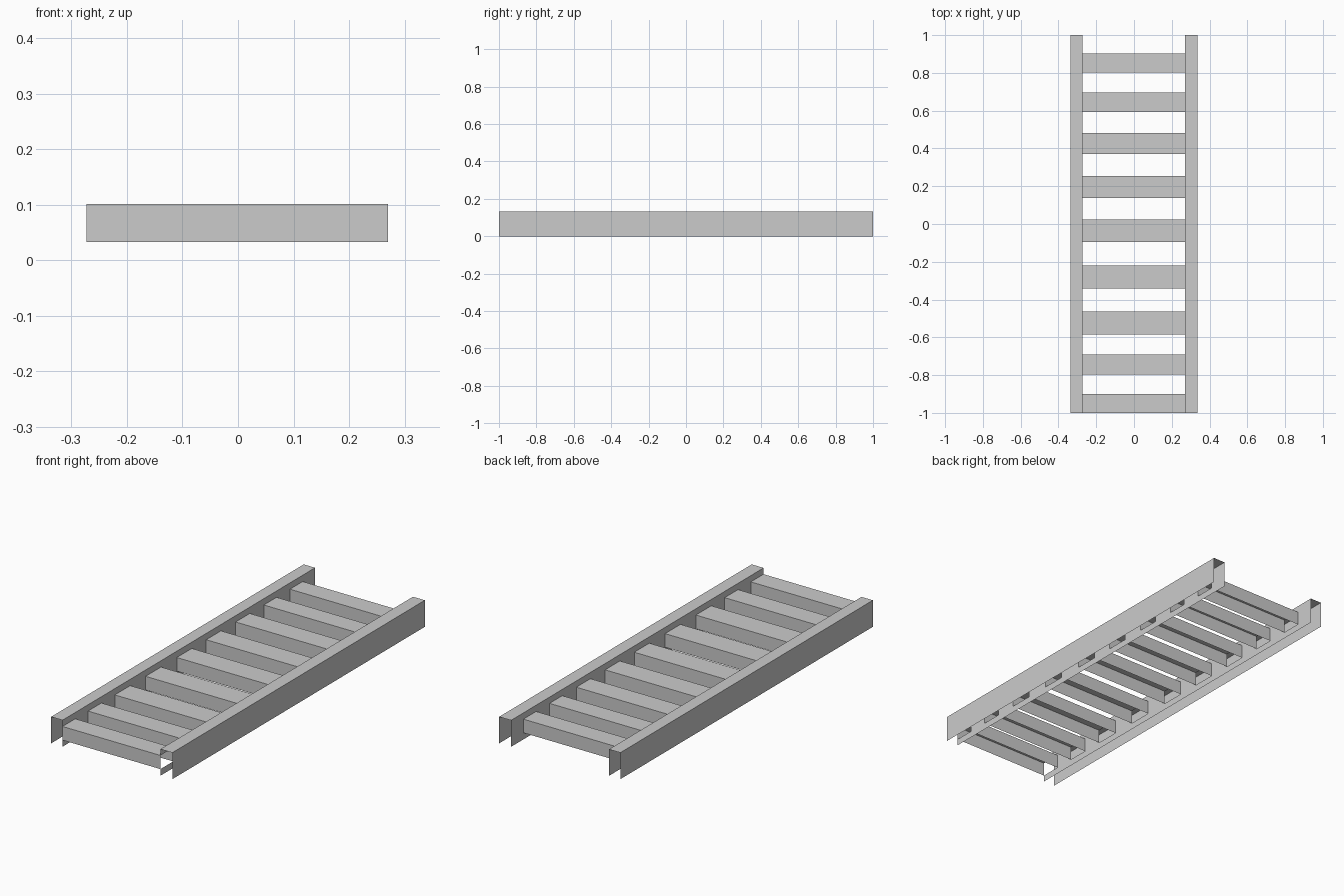
import bpy
import bmesh

if "Cube" in bpy.data.objects:
    bpy.data.objects.remove(bpy.data.objects["Cube"])

LENGTH = 1.0                 # half length along y
HEIGHT = 0.133               # rail height
Z0, Z1 = 0.033, 0.1015       # rung bottom and top
LEFT, RIGHT = (-0.336, -0.273), (0.336, 0.270)   # outer and inner wall x
RUNGS = [(-1.0, -0.899), (-0.798, -0.692), (-0.586, -0.464),
         (-0.342, -0.220), (-0.095, 0.024), (0.138, 0.255),
         (0.371, 0.483), (0.594, 0.695), (0.801, 0.902)]


def make_object(name, quads):
    bm = bmesh.new()
    for q in quads:
        bm.faces.new([bm.verts.new(p) for p in q])
    bmesh.ops.remove_doubles(bm, verts=bm.verts, dist=1e-5)
    bmesh.ops.recalc_face_normals(bm, faces=bm.faces)
    # open channels: make the top sheet face up
    top = max(bm.faces, key=lambda f: f.calc_center_median().z + abs(f.normal.z))
    if top.normal.z < 0:
        bmesh.ops.reverse_faces(bm, faces=bm.faces)
    mesh = bpy.data.meshes.new(name)
    bm.to_mesh(mesh)
    bm.free()
    obj = bpy.data.objects.new(name, mesh)
    bpy.context.collection.objects.link(obj)
    return obj


def wall(x, ya, yb, za, zb):
    return [(x, ya, za), (x, yb, za), (x, yb, zb), (x, ya, zb)]


def channel_rail(name, outer, inner):
    # open-bottomed rail whose inner wall has a slot for every rung
    cuts = sorted({-LENGTH, LENGTH, *[y for r in RUNGS for y in r]})
    quads = []
    for a, b in zip(cuts, cuts[1:]):
        quads.append(wall(outer, a, b, 0, HEIGHT))
        quads.append([(outer, a, HEIGHT), (outer, b, HEIGHT),
                      (inner, b, HEIGHT), (inner, a, HEIGHT)])
        quads.append(wall(inner, a, b, 0, Z0))
        quads.append(wall(inner, a, b, Z1, HEIGHT))
        if (a, b) not in RUNGS:
            quads.append(wall(inner, a, b, Z0, Z1))
    make_object(name, quads)


def channel_rung(name, ya, yb):
    # rung with front, top and back sheets, open below and at the ends
    xa, xb = LEFT[1], RIGHT[1]
    path = [(ya, Z0), (ya, Z1), (yb, Z1), (yb, Z0)]
    make_object(name, [[(xa, *p), (xb, *p), (xb, *q), (xa, *q)]
                       for p, q in zip(path, path[1:])])


# Side rails
channel_rail("left_rail", *LEFT)
channel_rail("right_rail", *RIGHT)

# Rungs
for i, (ya, yb) in enumerate(RUNGS, 1):
    channel_rung(f"rung_{i}", ya, yb)
